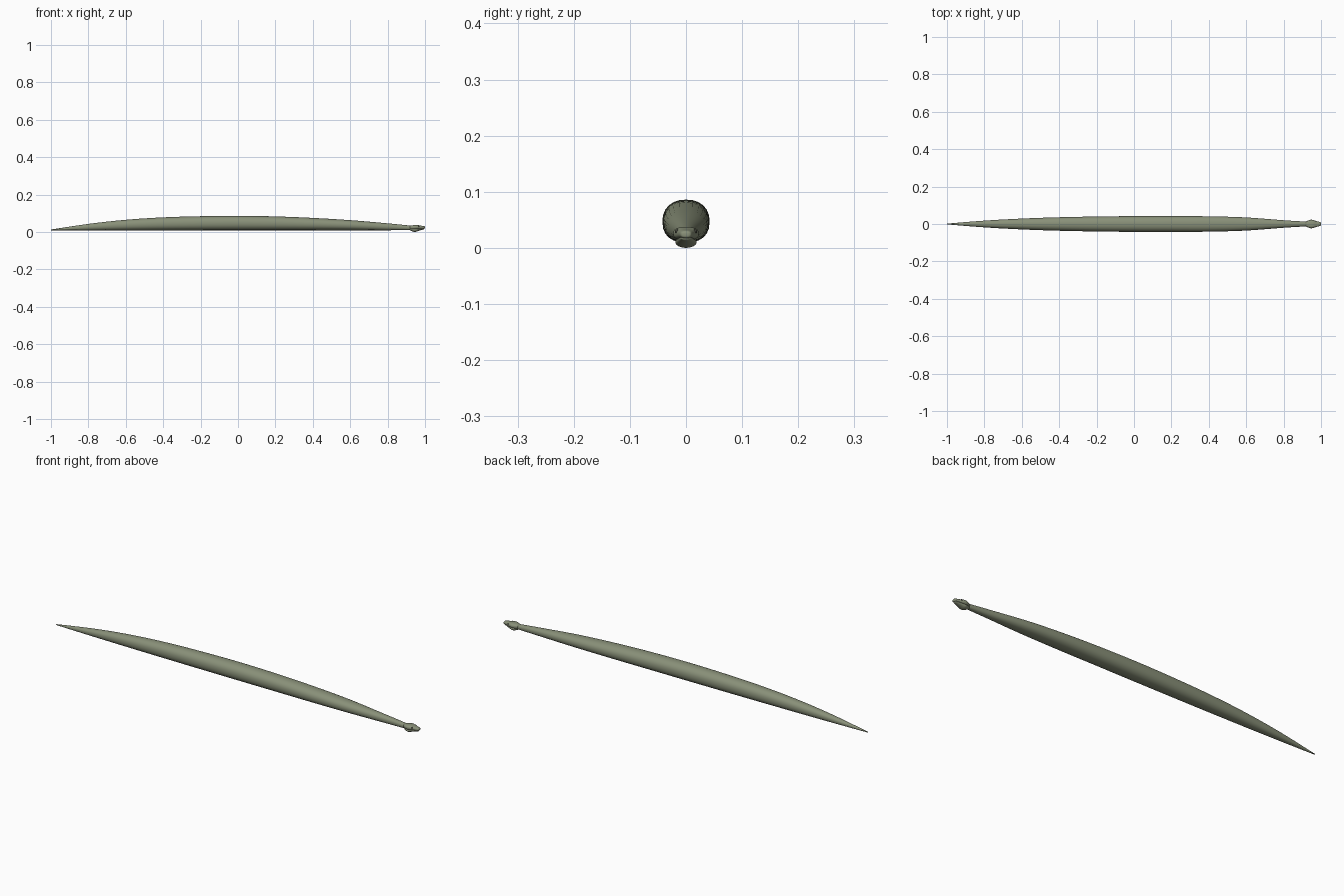
import bpy, bmesh, math

if "Cube" in bpy.data.objects:
    bpy.data.objects.remove(bpy.data.objects["Cube"])

SIDES = 24


def material(name, color):
    m = bpy.data.materials.new(name)
    m.diffuse_color = color
    m.use_nodes = True
    m.node_tree.nodes["Principled BSDF"].inputs["Base Color"].default_value = m.diffuse_color
    return m


skin = material("olive_skin", (0.25, 0.28, 0.19, 1))
dark = material("dark_eye", (0.05, 0.05, 0.04, 1))


def smooth(a, b, c, d, t):
    # Catmull-Rom blend of four neighbouring stations
    return [0.5 * (2 * q + (r - p) * t + (2 * p - 5 * q + 4 * r - s) * t * t
                   + (3 * q - p - 3 * r + s) * t ** 3)
            for p, q, r, s in zip(a, b, c, d)]


def loft(name, stations, steps, power=1.0):
    # stations: (x, half width, bottom z, top z)
    n = len(stations)
    rows = []
    for i in range(n - 1):
        quad = [stations[max(0, min(n - 1, i + k))] for k in (-1, 0, 1, 2)]
        rows += [smooth(*quad, s / steps) for s in range(steps)]
    rows.append(stations[-1])
    bm = bmesh.new()
    rings = []
    for x, w, lo, hi in rows:
        ring = []
        for k in range(SIDES):
            a = 2 * math.pi * k / SIDES
            c, s = math.cos(a), math.sin(a)
            y = w * math.copysign(abs(c) ** power, c)
            z = (lo + hi) / 2 + (hi - lo) / 2 * math.copysign(abs(s) ** power, s)
            ring.append(bm.verts.new((x, y, z)))
        rings.append(ring)
    for r0, r1 in zip(rings, rings[1:]):
        for k in range(SIDES):
            j = (k + 1) % SIDES
            bm.faces.new((r0[k], r0[j], r1[j], r1[k]))
    bm.faces.new(rings[0])
    bm.faces.new(rings[-1])
    bmesh.ops.recalc_face_normals(bm, faces=bm.faces)
    finish(name, bm, skin)


def finish(name, bm, mat):
    me = bpy.data.meshes.new(name)
    bm.to_mesh(me)
    bm.free()
    ob = bpy.data.objects.new(name, me)
    bpy.context.collection.objects.link(ob)
    me.materials.append(mat)
    for p in me.polygons:
        p.use_smooth = True
    return ob


# Long tapering body with a flat underside line
loft("body", [
    (-1.0, 0.002, 0.009, 0.013), (-0.8, 0.018, 0.009, 0.043),
    (-0.6, 0.029, 0.009, 0.065), (-0.4, 0.036, 0.009, 0.078),
    (-0.2, 0.040, 0.009, 0.084), (0.0, 0.042, 0.009, 0.086),
    (0.2, 0.042, 0.009, 0.083), (0.4, 0.041, 0.009, 0.075),
    (0.6, 0.035, 0.009, 0.063), (0.8, 0.020, 0.009, 0.046),
    (0.93, 0.012, 0.010, 0.033)], 5, 0.9)

# Wedge-shaped head: skull above, lower jaw below
loft("skull", [
    (0.915, 0.010, 0.014, 0.033), (0.93, 0.018, 0.013, 0.035),
    (0.945, 0.023, 0.013, 0.037), (0.96, 0.021, 0.014, 0.037),
    (0.975, 0.016, 0.016, 0.034), (0.99, 0.012, 0.017, 0.032),
    (0.998, 0.009, 0.018, 0.030), (1.0, 0.004, 0.021, 0.027)], 3, 0.8)
loft("lower_jaw", [
    (0.915, 0.008, 0.011, 0.022), (0.93, 0.015, 0.004, 0.021),
    (0.945, 0.019, 0.000, 0.020), (0.96, 0.017, 0.004, 0.020),
    (0.98, 0.012, 0.010, 0.021), (0.994, 0.008, 0.014, 0.021)], 3)

# Eyes
for side, label in ((-1, "right_eye"), (1, "left_eye")):
    bm = bmesh.new()
    bmesh.ops.create_uvsphere(bm, u_segments=12, v_segments=8, radius=0.004)
    bmesh.ops.translate(bm, verts=bm.verts, vec=(0.968, side * 0.0155, 0.029))
    finish(label, bm, dark)
